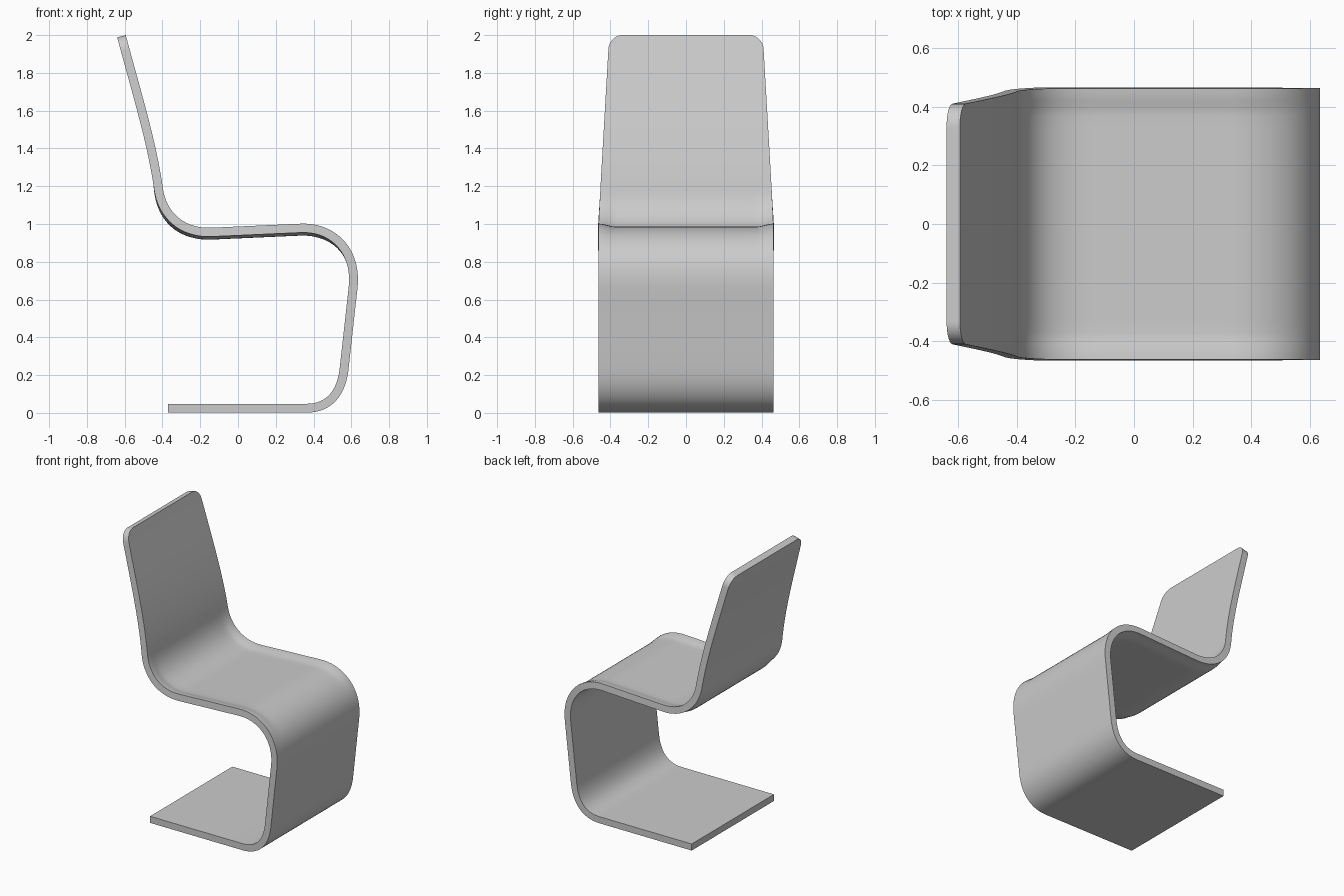
import bpy, bmesh, math
from mathutils import Vector
from mathutils.geometry import interpolate_bezier

cube = bpy.data.objects.get("Cube")
if cube:
    bpy.data.objects.remove(cube, do_unlink=True)

THICK = 0.047      # sheet thickness
HALF = 0.464       # half width of base and seat
CORNER = 0.075     # radius of the backrest's top corners
DISH = 0.016       # depth of the seat hollow


def smoothstep(a, b, x):
    t = min(max((x - a) / (b - a), 0), 1)
    return t * t * (3 - 2 * t)


# Centre line of the sheet in x, z: (start, handle, handle, end, steps)
segments = [
    ((-0.37, 0.0245), (-0.1, 0.0245), (0.1, 0.0245), (0.36, 0.0245), 4),      # foot
    ((0.36, 0.0245), (0.48, 0.0245), (0.543, 0.10), (0.560, 0.22), 14),       # lower bend
    ((0.560, 0.22), (0.577, 0.37), (0.593, 0.52), (0.609, 0.66), 6),          # leg
    ((0.609, 0.66), (0.632, 0.85), (0.51, 0.987), (0.33, 0.978), 18),         # front bend
    ((0.33, 0.978), (0.17, 0.971), (0.0, 0.963), (-0.14, 0.957), 10),         # seat
    ((-0.14, 0.957), (-0.30, 0.95), (-0.40, 1.05), (-0.42, 1.18), 18),        # rear bend
    ((-0.42, 1.18), (-0.455, 1.43), (-0.53, 1.67), (-0.617, 1.994), 24),      # backrest
]
path = [Vector((-0.37, 0.0245))]
for a, h1, h2, b, n in segments:
    pts = interpolate_bezier(*[Vector((p[0], p[1], 0)) for p in (a, h1, h2, b)], n + 1)
    path += [Vector((p.x, p.y)) for p in pts[1:]]

# Finer rows close to the top so that the corners come out round
end, prev = path[-1], path[-3]
up = (end - prev).normalized()
path = [p for p in path if (end - p).length > CORNER + 0.01]
for i in range(11):
    path.append(end - up * CORNER * (1 - math.sin(math.radians(9 * i))))

# Distance along the sheet
dist = [0.0]
for p, q in zip(path, path[1:]):
    dist.append(dist[-1] + (q - p).length)
seat_rows = [i for i, p in enumerate(path) if 0.9 < p.y < 1.05]
lo, hi = dist[seat_rows[0]], dist[seat_rows[-1]]


def half_width(p, i):
    """Straight base and seat, tapered back with rounded top corners."""
    w = HALF - 0.055 * min(max((p.y - 1.0) / 0.95, 0), 1)
    d = dist[-1] - dist[i]
    if d < CORNER:
        w -= CORNER - math.sqrt(max(CORNER ** 2 - (CORNER - d) ** 2, 0))
    return w


# Middle surface of the sheet
columns = [0, 0.4, 0.7, 0.8, 0.84, 0.88, 0.92, 0.96, 1]
columns = [-c for c in reversed(columns[1:])] + columns
bm = bmesh.new()
rows = []
for i, p in enumerate(path):
    t = (path[min(i + 1, len(path) - 1)] - path[max(i - 1, 0)]).normalized()
    down = Vector((-t.y, t.x))          # under the seat, behind the backrest
    w = half_width(p, i)
    along = smoothstep(lo - 0.15, lo + 0.15, dist[i]) * (1 - smoothstep(hi - 0.1, hi + 0.2, dist[i]))
    row = []
    for u in columns:
        q = p + down * DISH * along * (1 - smoothstep(0.8, 1, abs(u)))
        row.append(bm.verts.new((q.x, u * w, q.y)))
    rows.append(row)
for r, s in zip(rows, rows[1:]):
    for j in range(len(columns) - 1):
        bm.faces.new((r[j], r[j + 1], s[j + 1], s[j]))
bmesh.ops.recalc_face_normals(bm, faces=bm.faces)
mesh = bpy.data.meshes.new("chair_shell")
bm.to_mesh(mesh)
bm.free()
chair = bpy.data.objects.new("chair_shell", mesh)
bpy.context.collection.objects.link(chair)

# Plain grey finish
mat = bpy.data.materials.new("light_grey")
mat.use_nodes = True
grey = (0.6, 0.6, 0.6, 1)
mat.diffuse_color = grey
mat.node_tree.nodes["Principled BSDF"].inputs["Base Color"].default_value = grey
mesh.materials.append(mat)

# Give the sheet its thickness, then smooth it with crisp edges
bpy.ops.object.select_all(action='DESELECT')
chair.select_set(True)
bpy.context.view_layer.objects.active = chair
solid = chair.modifiers.new("thickness", 'SOLIDIFY')
solid.thickness = THICK
solid.offset = 0
solid.use_even_offset = True
bpy.ops.object.modifier_apply(modifier=solid.name)
bpy.ops.object.shade_smooth_by_angle(angle=math.radians(35))
